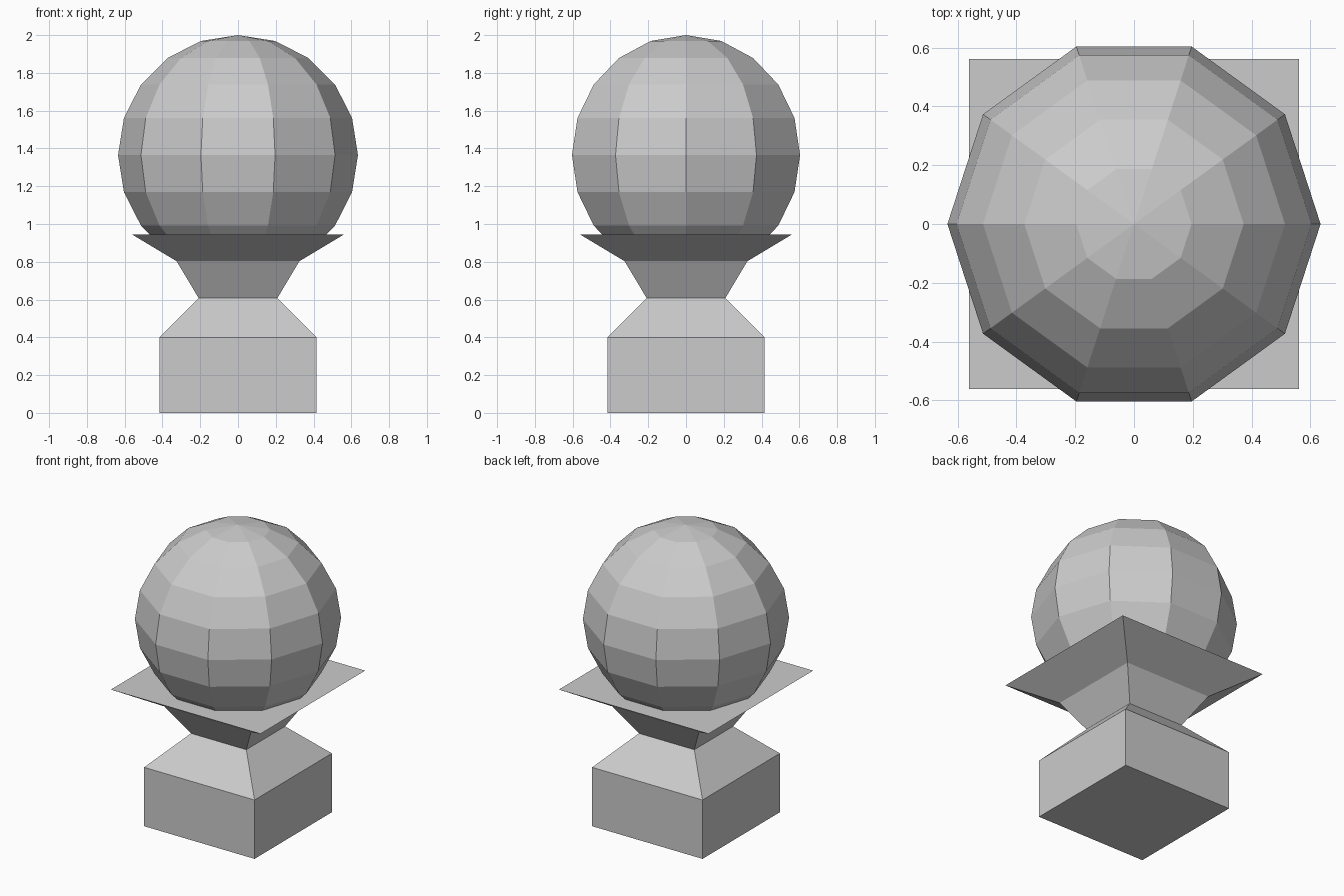
import bpy, bmesh, math

if "Cube" in bpy.data.objects:
    bpy.data.objects.remove(bpy.data.objects["Cube"])


def turned(name, profile, sides, start=0.0):
    """Revolve (radius, z) points into a closed, flat-faced solid."""
    bm = bmesh.new()
    rings = []
    for r, z in profile:
        if r < 1e-5:
            rings.append([bm.verts.new((0, 0, z))])
        else:
            angles = [start + math.tau * i / sides for i in range(sides)]
            rings.append([bm.verts.new((r * math.cos(a), r * math.sin(a), z)) for a in angles])
    for low, high in zip(rings, rings[1:]):
        for i in range(sides):
            j = (i + 1) % sides
            corners = [low[i % len(low)], low[j % len(low)],
                       high[j % len(high)], high[i % len(high)]]
            bm.faces.new(list(dict.fromkeys(corners)))
    for ring in (rings[0], rings[-1]):
        if len(ring) > 1:
            bm.faces.new(ring)
    bmesh.ops.recalc_face_normals(bm, faces=bm.faces)
    mesh = bpy.data.meshes.new(name)
    bm.to_mesh(mesh)
    bm.free()
    obj = bpy.data.objects.new(name, mesh)
    bpy.context.collection.objects.link(obj)
    return obj


# Square pedestal: block, narrow neck and flared tray (half widths)
pedestal = [(0.415, 0), (0.415, 0.4), (0.208, 0.607), (0.325, 0.803), (0.562, 0.945)]
turned("pedestal", [(w * math.sqrt(2), z) for w, z in pedestal], 4, math.pi / 4)

# Ten-sided ball resting in the tray
R, RINGS = 0.635, 10
arc = [math.pi * i / RINGS for i in range(RINGS + 1)]
turned("ball", [(R * math.sin(a), 2 - R - R * math.cos(a)) for a in arc], 10)
